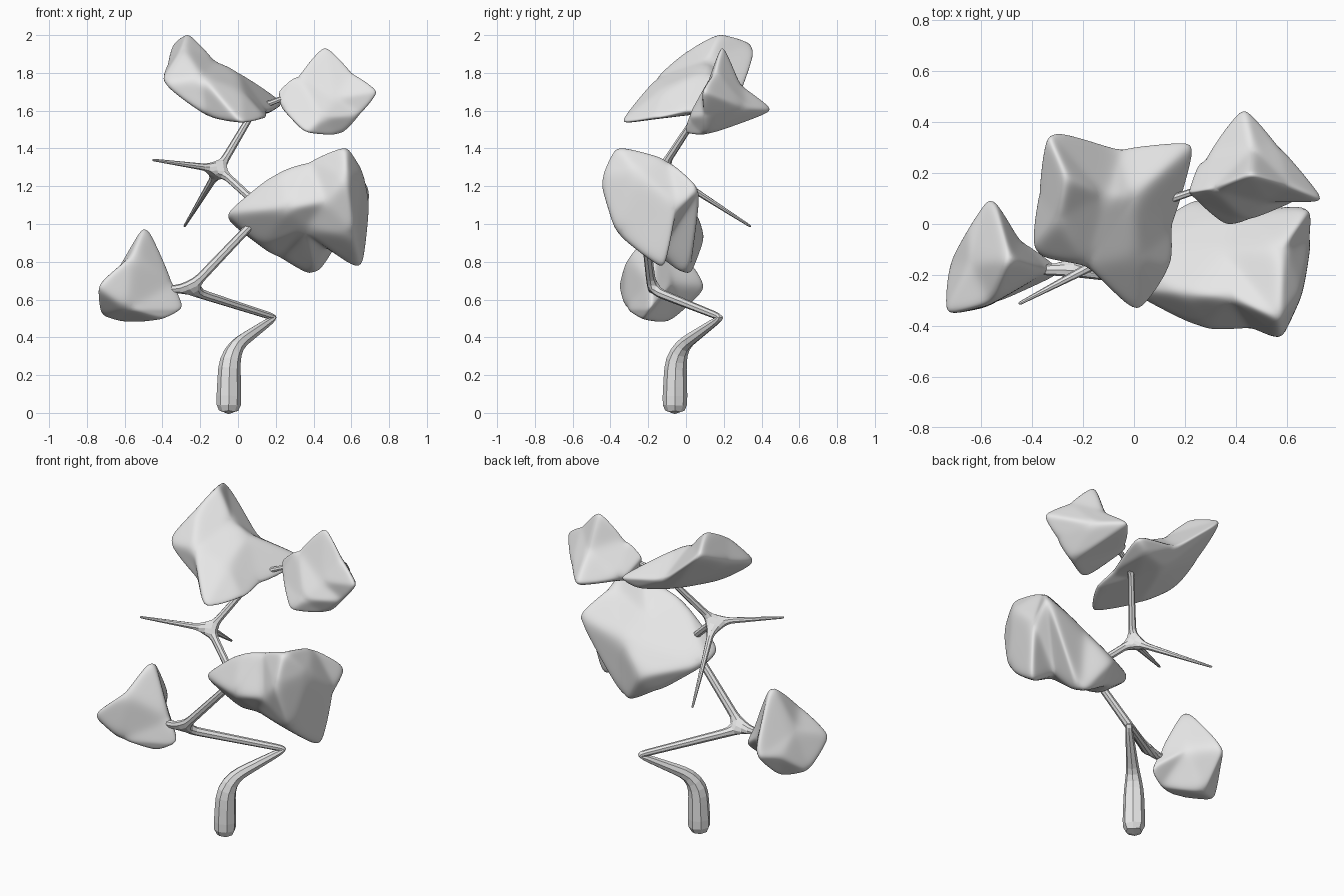
import bpy
import bmesh
from mathutils import Vector

cube = bpy.data.objects.get("Cube")
if cube:
    bpy.data.objects.remove(cube, do_unlink=True)

# Single plain material
grey = bpy.data.materials.new("plain grey")
grey.use_nodes = True
grey.diffuse_color = (0.8, 0.8, 0.8, 1)
grey.node_tree.nodes["Principled BSDF"].inputs["Base Color"].default_value = grey.diffuse_color


def add_object(name, mesh):
    obj = bpy.data.objects.new(name, mesh)
    bpy.context.scene.collection.objects.link(obj)
    mesh.materials.append(grey)
    return obj


def evaluated_mesh(obj):
    """The object's mesh with its modifiers applied."""
    bpy.context.view_layer.update()
    graph = bpy.context.evaluated_depsgraph_get()
    return bpy.data.meshes.new_from_object(obj.evaluated_get(graph))


def foliage(name, centre, points):
    """Soft lump: tips joined around a centre, then subdivided and relaxed."""
    centre = Vector(centre)
    points = [Vector(p) for p in points]
    bm = bmesh.new()
    tips = [bm.verts.new((p - centre).normalized()) for p in points]
    bmesh.ops.convex_hull(bm, input=tips)
    for tip, p in zip(tips, points):
        tip.co = p
    bmesh.ops.recalc_face_normals(bm, faces=bm.faces[:])
    for face in bm.faces:
        face.smooth = True
    mesh = bpy.data.meshes.new(name)
    bm.to_mesh(mesh)
    bm.free()

    obj = add_object(name, mesh)
    divide = obj.modifiers.new("divide", 'SUBSURF')
    divide.subdivision_type = 'SIMPLE'
    divide.levels = divide.render_levels = 3
    relax = obj.modifiers.new("relax", 'SMOOTH')
    relax.factor = 0.5
    relax.iterations = 8
    soften = obj.modifiers.new("soften", 'SUBSURF')
    soften.levels = soften.render_levels = 1

    # Pull the cage outward until the relaxed surface meets its tips
    for _ in range(5):
        relaxed = evaluated_mesh(obj)
        for i, p in enumerate(points):
            mesh.vertices[i].co += 0.7 * (p - relaxed.vertices[i].co)
        mesh.update()
        bpy.data.meshes.remove(relaxed)


# Trunk and branches: a skinned skeleton, each joint has a place and a radius
joints = {
    "base": ((-0.05, -0.06, -0.015), 0.073),
    "shin": ((-0.045, -0.055, 0.28), 0.062),
    "bend": ((-0.01, -0.02, 0.36), 0.042),
    "elbow": ((0.195, 0.185, 0.505), 0.02),
    "low_fork": ((-0.26, -0.18, 0.65), 0.028),
    "low_end": ((-0.4, -0.18, 0.66), 0.02),
    "mid_fork": ((0.14, -0.23, 1.07), 0.022),
    "mid_end": ((0.3, -0.22, 1.1), 0.015),
    "high_fork": ((-0.1, -0.13, 1.29), 0.024),
    "side_twig": ((-0.455, -0.315, 1.34), 0.007),
    "back_twig": ((-0.285, 0.345, 0.985), 0.007),
    "top_fork": ((0.09, 0.08, 1.61), 0.018),
    "top_end": ((-0.03, 0.06, 1.68), 0.012),
    "top_side": ((0.3, 0.15, 1.69), 0.014),
}
paths = [
    "base shin bend elbow low_fork mid_fork high_fork top_fork top_side",
    "low_fork low_end", "mid_fork mid_end", "top_fork top_end",
    "high_fork side_twig", "high_fork back_twig",
]
order = list(joints)
edges = []
for path in paths:
    stops = [order.index(n) for n in path.split()]
    edges += list(zip(stops, stops[1:]))
skeleton = bpy.data.meshes.new("branches")
skeleton.from_pydata([joints[n][0] for n in order], edges, [])
branches = add_object("trunk_and_branches", skeleton)
branches.modifiers.new("skin", 'SKIN')
for i, n in enumerate(order):
    skin = skeleton.skin_vertices[0].data[i]
    skin.radius = (joints[n][1], joints[n][1])
    skin.use_root = (i == 0)
rounding = branches.modifiers.new("rounding", 'SUBSURF')
rounding.levels = rounding.render_levels = 1

# Foliage lumps
foliage("low_foliage", (-0.55, -0.16, 0.66), [
    (-0.49, -0.13, 0.97), (-0.73, -0.34, 0.67), (-0.56, 0.09, 0.68),
    (-0.3, -0.19, 0.56), (-0.72, -0.17, 0.53), (-0.57, -0.31, 0.56),
    (-0.58, -0.09, 0.49), (-0.4, -0.21, 0.5), (-0.56, -0.3, 0.82),
    (-0.44, -0.07, 0.68), (-0.36, -0.19, 0.7), (-0.64, -0.15, 0.75),
    (-0.65, -0.02, 0.63),
])
foliage("middle_foliage", (0.38, -0.16, 1.08), [
    (-0.03, -0.25, 1.06), (0.56, -0.35, 1.4), (0.57, -0.44, 1.24),
    (0.64, -0.13, 0.78), (0.41, 0.01, 0.75), (0.21, 0.0, 0.83),
    (0.67, 0.06, 1.16), (0.69, -0.06, 1.08), (0.58, -0.1, 1.33),
    (0.61, -0.35, 0.96), (0.49, -0.12, 0.88), (0.26, -0.4, 1.09),
    (0.13, -0.18, 0.9), (0.24, 0.09, 0.94), (0.2, -0.27, 1.26),
    (0.35, -0.12, 1.23), (0.46, -0.41, 1.12), (0.4, 0.04, 1.1),
    (0.66, -0.26, 1.26), (-0.02, -0.1, 1.03), (0.36, -0.29, 0.95),
    (0.38, -0.3, 1.32),
])
foliage("top_foliage", (-0.09, 0.05, 1.71), [
    (-0.32, 0.35, 1.93), (-0.27, 0.18, 2.0), (-0.38, -0.1, 1.74),
    (0.01, -0.33, 1.55), (0.13, -0.17, 1.56), (0.22, 0.3, 1.65),
    (0.15, 0.0, 1.6), (-0.15, -0.14, 1.57), (-0.05, 0.29, 1.71),
    (0.0, 0.1, 1.8), (-0.29, 0.02, 1.92), (-0.18, -0.15, 1.77),
    (0.14, 0.27, 1.59), (-0.37, 0.12, 1.83), (-0.08, 0.19, 1.62),
    (0.02, -0.13, 1.7), (-0.13, 0.12, 1.87), (0.03, 0.05, 1.58),
])
foliage("side_foliage", (0.46, 0.17, 1.65), [
    (0.46, 0.19, 1.93), (0.43, 0.44, 1.6), (0.73, 0.1, 1.7),
    (0.22, 0.13, 1.7), (0.36, 0.01, 1.49), (0.53, 0.12, 1.48),
    (0.64, 0.1, 1.58), (0.44, 0.02, 1.57), (0.32, 0.14, 1.78),
    (0.28, 0.25, 1.6), (0.6, 0.16, 1.8), (0.52, 0.09, 1.68),
    (0.46, 0.29, 1.74), (0.57, 0.3, 1.62), (0.24, 0.1, 1.62),
])
